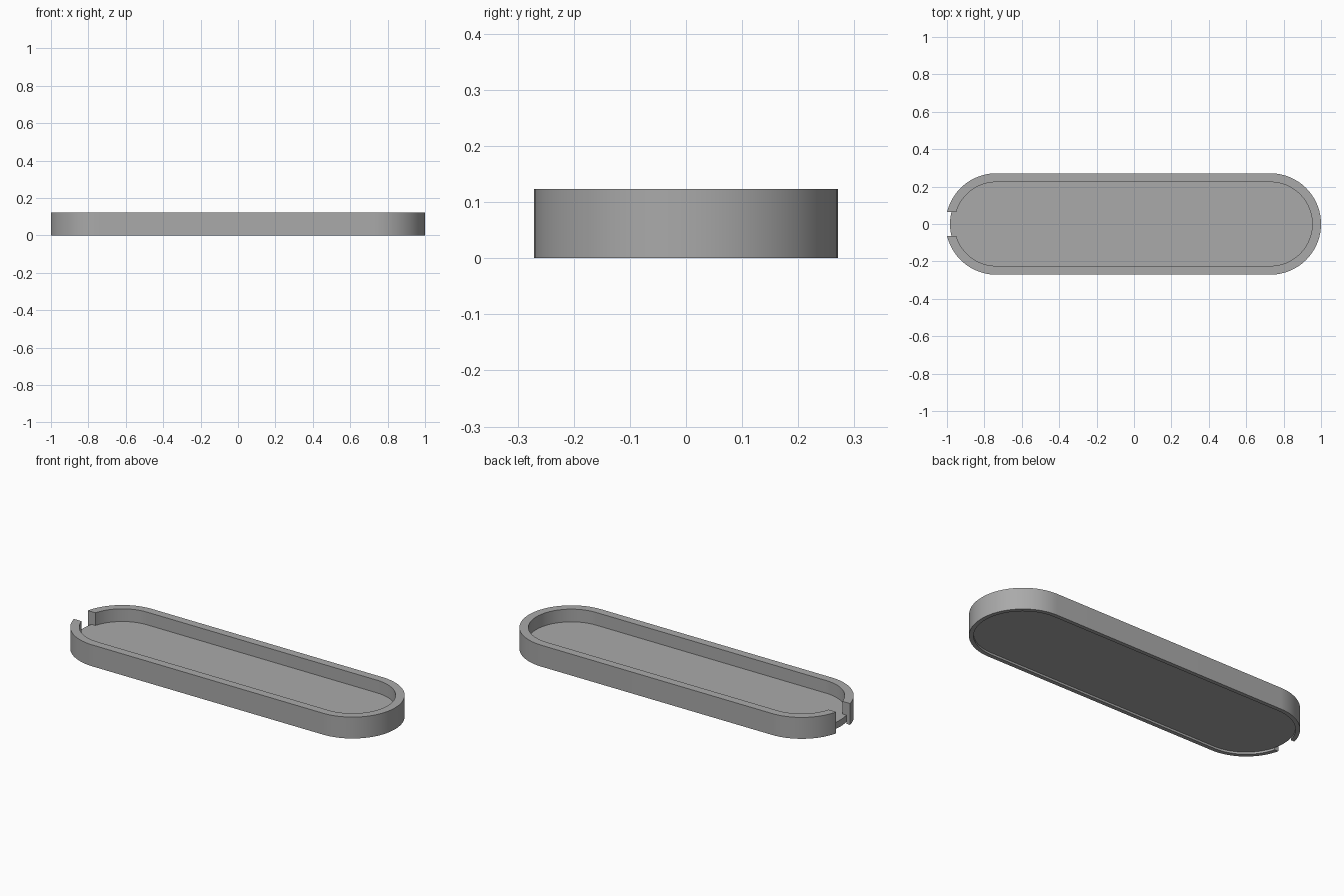
import bpy, bmesh, math

if "Cube" in bpy.data.objects:
    bpy.data.objects.remove(bpy.data.objects["Cube"])

R_OUT, R_SEAT, R_IN = 0.271, 0.248, 0.224
X_RIGHT_END, X_LEFT_END = -0.736, 0.729
HEIGHT, FLOOR_TOP, FLOOR_BOTTOM = 0.123, 0.05, 0.012
NOTCH = 0.063
STEPS = 48

grey = bpy.data.materials.new("plain grey")
grey.use_nodes = True
colour = (0.40, 0.40, 0.40, 1)
grey.diffuse_color = colour
grey.node_tree.nodes["Principled BSDF"].inputs["Base Color"].default_value = colour


def outline(r, gap):
    """Stadium outline of radius r, starting and ending at a gap in the -x end."""
    a = math.asin(gap / r)
    arcs = [(X_RIGHT_END, math.pi + a, 1.5 * math.pi),
            (X_LEFT_END, -math.pi / 2, math.pi / 2),
            (X_RIGHT_END, math.pi / 2, math.pi - a)]
    pts = []
    for cx, t0, t1 in arcs:
        for i in range(STEPS + 1):
            t = t0 + (t1 - t0) * i / STEPS
            pts.append((cx + r * math.cos(t), r * math.sin(t)))
    return pts


def finish(bm, name):
    bmesh.ops.recalc_face_normals(bm, faces=bm.faces)
    mesh = bpy.data.meshes.new(name)
    bm.to_mesh(mesh)
    bm.free()
    mesh.materials.append(grey)
    obj = bpy.data.objects.new(name, mesh)
    bpy.context.collection.objects.link(obj)
    bpy.ops.object.select_all(action='DESELECT')
    obj.select_set(True)
    bpy.context.view_layer.objects.active = obj
    bpy.ops.object.shade_smooth_by_angle(angle=math.radians(30))


# Rim wall: stepped cross-section swept round the outline, open at the notch
section = [(R_OUT, 0), (R_OUT, HEIGHT), (R_IN, HEIGHT),
           (R_IN, FLOOR_TOP), (R_SEAT, FLOOR_TOP), (R_SEAT, 0)]
bm = bmesh.new()
rails = [[bm.verts.new((x, y, z)) for x, y in outline(r, NOTCH)] for r, z in section]
for a, b in zip(rails, rails[1:] + rails[:1]):
    for i in range(len(a) - 1):
        bm.faces.new((a[i], a[i + 1], b[i + 1], b[i]))
for end in (0, -1):
    bm.faces.new([rail[end] for rail in rails])
finish(bm, "rim_wall")

# Floor plate: seated in the rim, slightly recessed underneath
bm = bmesh.new()
base = bm.faces.new([bm.verts.new((x, y, FLOOR_BOTTOM))
                     for x, y in outline(R_SEAT, 0)[:-1]])
bmesh.ops.remove_doubles(bm, verts=bm.verts, dist=1e-5)
raised = bmesh.ops.extrude_face_region(bm, geom=bm.faces[:], use_keep_orig=True)
top = [v for v in raised["geom"] if isinstance(v, bmesh.types.BMVert)]
bmesh.ops.translate(bm, verts=top, vec=(0, 0, FLOOR_TOP - FLOOR_BOTTOM))
finish(bm, "floor_plate")
